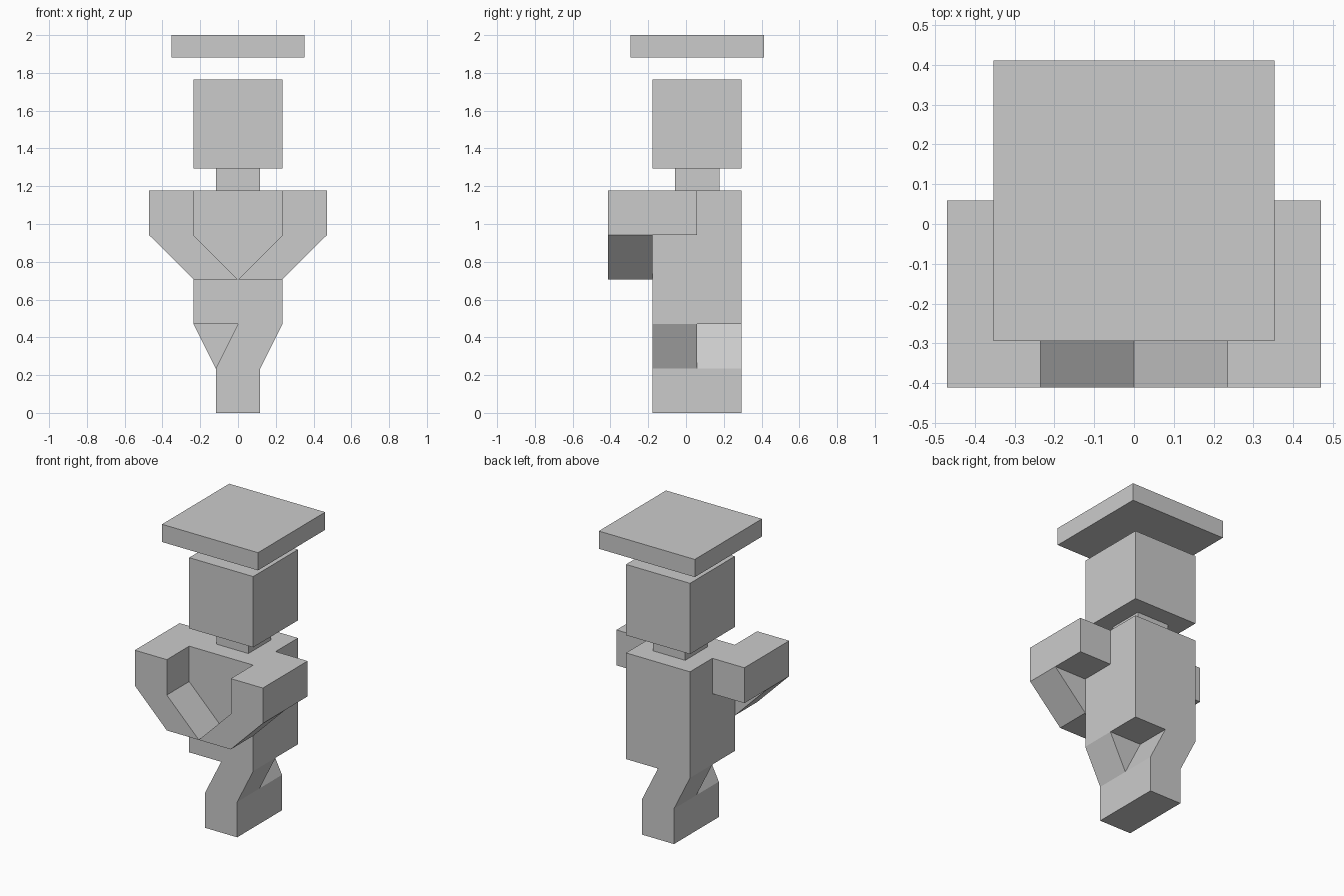
import bpy, bmesh

if "Cube" in bpy.data.objects:
    bpy.data.objects.remove(bpy.data.objects["Cube"])

U = 2 / 17  # grid unit: the model is 17 units tall


def prism(name, profile, y0, y1):
    """Extrude a front-view (x, z) profile from y0 to y1, all in grid units."""
    bm = bmesh.new()
    face = bm.faces.new([bm.verts.new((x * U, y0 * U, z * U)) for x, z in profile])
    ext = bmesh.ops.extrude_face_region(bm, geom=[face], use_keep_orig=True)
    verts = [g for g in ext["geom"] if isinstance(g, bmesh.types.BMVert)]
    bmesh.ops.translate(bm, verts=verts, vec=(0, (y1 - y0) * U, 0))
    bmesh.ops.recalc_face_normals(bm, faces=bm.faces[:])
    mesh = bpy.data.meshes.new(name)
    bm.to_mesh(mesh)
    bm.free()
    obj = bpy.data.objects.new(name, mesh)
    bpy.context.collection.objects.link(obj)
    return obj


def block(name, x0, x1, y0, y1, z0, z1):
    return prism(name, [(x0, z0), (x1, z0), (x1, z1), (x0, z1)], y0, y1)


# Central stack
block("foot", -1, 1, -1.5, 2.5, 0, 2)
block("torso", -2, 2, -1.5, 2.5, 4, 10)
block("neck", -1, 1, -0.5, 1.5, 10, 11)
block("head", -2, 2, -1.5, 2.5, 11, 15)
block("floating_hat", -3, 3, -2.5, 3.5, 16, 17)

# Crossed legs: the front one leans right, the back one leans left
prism("front_leg", [(-1, 2), (1, 2), (2, 4), (0, 4)], -1.5, 0.5)
prism("back_leg", [(-1, 2), (1, 2), (0, 4), (-2, 4)], 0.5, 2.5)

# Arms reach forward, forearms slope inwards to meet in front of the chest
for side, s in (("left", -1), ("right", 1)):
    block(side + "_arm", 2 * s, 4 * s, -3.5, 0.5, 8, 10)
    prism(side + "_forearm", [(0, 6), (2 * s, 6), (4 * s, 8), (2 * s, 8)], -3.5, -1.5)
